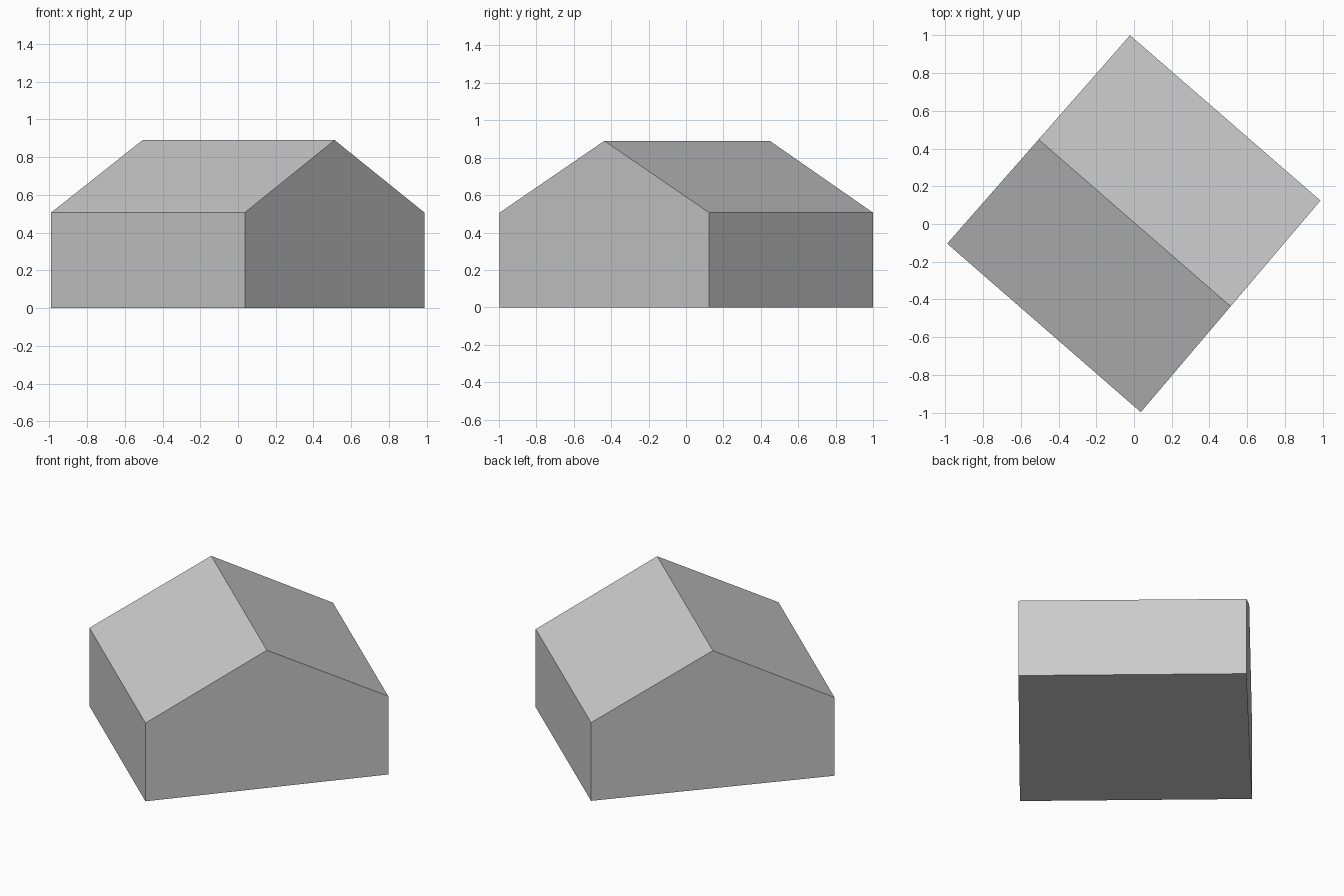
import bpy
import bmesh
from mathutils import Vector

cube = bpy.data.objects.get("Cube")
if cube:
    bpy.data.objects.remove(cube, do_unlink=True)

EAVES, RIDGE = 0.506, 0.89

# Plain grey
grey = bpy.data.materials.new("plain_grey")
grey.use_nodes = True
colour = (0.6, 0.6, 0.6, 1)
grey.diffuse_color = colour
grey.node_tree.nodes["Principled BSDF"].inputs["Base Color"].default_value = colour


def gable_profile(bm, a, b):
    """Five-point gable end standing between ground points a and b."""
    a, b = Vector(a), Vector(b)
    mid = (a + b) / 2
    points = [(a, 0), (b, 0), (b, EAVES), (mid, RIDGE), (a, EAVES)]
    return [bm.verts.new((p.x, p.y, z)) for p, z in points]


# Gabled building block: two gable ends joined by floor, walls and roof slopes
bm = bmesh.new()
near = gable_profile(bm, (0.036, -0.997), (0.988, 0.124))
far = gable_profile(bm, (-0.99, -0.104), (-0.021, 1.0))
bm.faces.new(near)
bm.faces.new(far[::-1])
for i in range(len(near)):
    j = (i + 1) % len(near)
    bm.faces.new((near[i], far[i], far[j], near[j]))
bmesh.ops.recalc_face_normals(bm, faces=bm.faces)

mesh = bpy.data.meshes.new("gabled_building")
bm.to_mesh(mesh)
bm.free()
mesh.materials.append(grey)
building = bpy.data.objects.new("gabled_building", mesh)
bpy.context.collection.objects.link(building)
